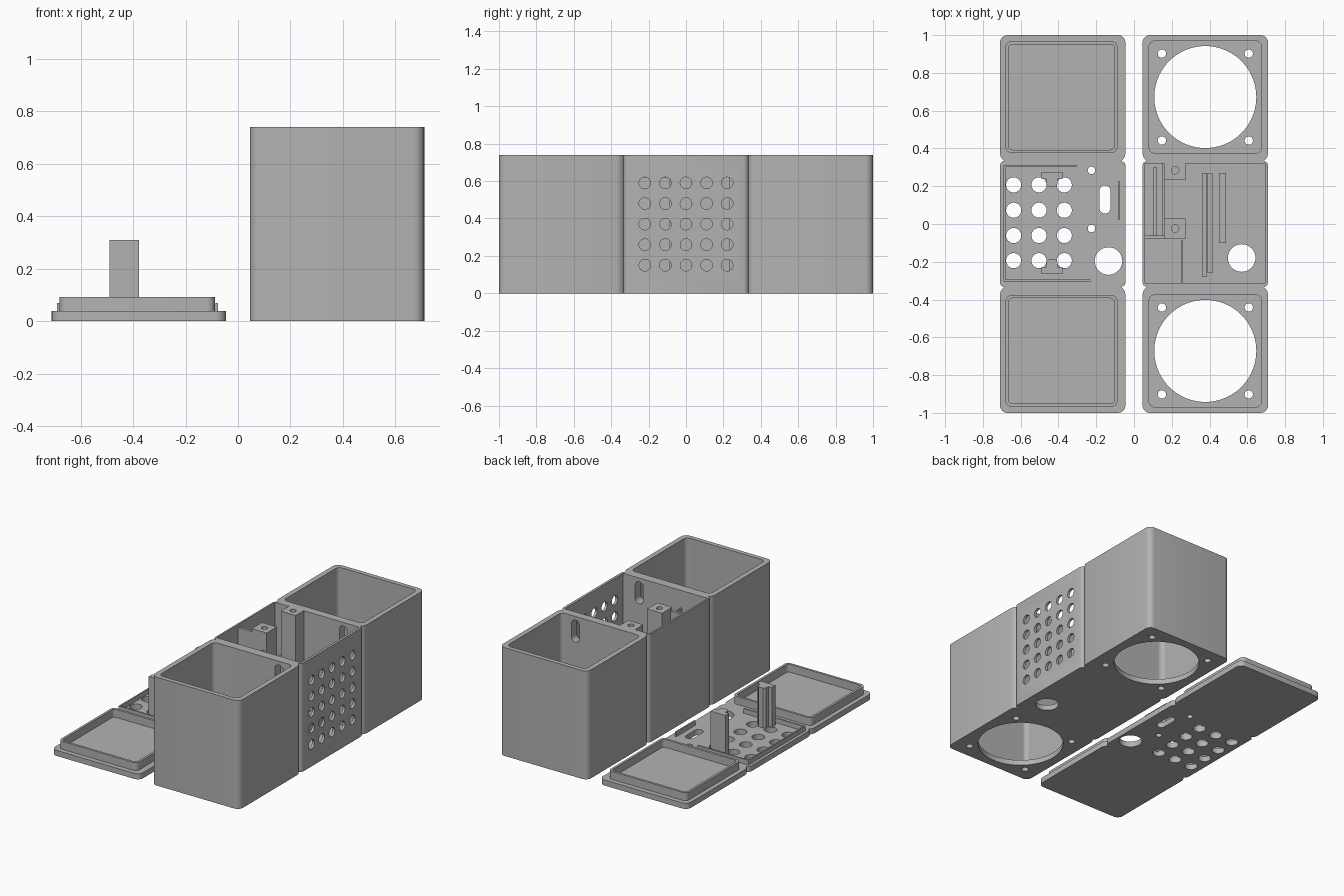
import bpy, bmesh
from math import sin, cos, pi

if "Cube" in bpy.data.objects:
    bpy.data.objects.remove(bpy.data.objects["Cube"])

grey = bpy.data.materials.new("plain grey")
grey.use_nodes = True
grey.diffuse_color = (0.45, 0.45, 0.45, 1)
grey.node_tree.nodes["Principled BSDF"].inputs["Base Color"].default_value = grey.diffuse_color


def prism(bm, outline, low, high, axis="z"):
    """Extrude a closed outline along an axis."""
    place = {"z": lambda a, b, c: (a, b, c),
             "x": lambda a, b, c: (c, a, b),
             "y": lambda a, b, c: (a, c, b)}[axis]
    ends = [[bm.verts.new(place(a, b, c)) for a, b in outline] for c in (low, high)]
    bm.faces.new(ends[0])
    bm.faces.new(ends[1])
    n = len(outline)
    for i in range(n):
        j = (i + 1) % n
        bm.faces.new((ends[0][i], ends[0][j], ends[1][j], ends[1][i]))


def rounded(a0, a1, b0, b1, r=0.0, steps=6):
    if r == 0:
        return [(a0, b0), (a1, b0), (a1, b1), (a0, b1)]
    corners = [(a1 - r, b1 - r), (a0 + r, b1 - r), (a0 + r, b0 + r), (a1 - r, b0 + r)]
    return [(a + r * cos((q + i / steps) * pi / 2), b + r * sin((q + i / steps) * pi / 2))
            for q, (a, b) in enumerate(corners) for i in range(steps + 1)]


def circle(a, b, r, n=40):
    return [(a + r * cos(2 * pi * i / n), b + r * sin(2 * pi * i / n)) for i in range(n)]


def slot(a, b, width, length):
    r = width / 2 - 0.0005
    return rounded(a - width / 2, a + width / 2, b - length / 2, b + length / 2, r)


def three_cell_outline(cx):
    """Long rounded plan with a notch between neighbouring cells."""
    half, r = 0.3325, 0.04
    quarter = [(half - r + r * sin(i * pi / 12), 1 - r + r * cos(i * pi / 12)) for i in range(7)]
    quarter += [(half, 0.372), (half - 0.004, 0.356), (half - 0.012, 0.344),
                (half - 0.022, 0.335), (half - 0.012, 0.329), (half - 0.004, 0.322), (half, 0.31)]
    right = quarter + [(x, -y) for x, y in reversed(quarter)]
    return [(cx + x, y) for x, y in right + [(-x, y) for x, y in reversed(right)]]


def make(name, bm, smooth=True):
    bmesh.ops.recalc_face_normals(bm, faces=bm.faces)
    mesh = bpy.data.meshes.new(name)
    bm.to_mesh(mesh)
    bm.free()
    mesh.materials.append(grey)
    obj = bpy.data.objects.new(name, mesh)
    bpy.context.collection.objects.link(obj)
    if smooth:
        finish(obj)
    return obj


def finish(obj):
    bpy.ops.object.select_all(action="DESELECT")
    obj.select_set(True)
    bpy.context.view_layer.objects.active = obj
    bpy.ops.object.shade_smooth_by_angle(angle=0.6)


def solid(name, *prisms):
    bm = bmesh.new()
    for p in prisms:
        prism(bm, *p)
    return make(name, bm)


def cut(obj, prisms):
    bm = bmesh.new()
    for p in prisms:
        prism(bm, *p)
    cutter = make("cutter", bm, False)
    cutter.hide_render = True
    mod = obj.modifiers.new("cut", "BOOLEAN")
    mod.operation, mod.solver, mod.object = "DIFFERENCE", "EXACT", cutter
    bpy.context.view_layer.objects.active = obj
    bpy.ops.object.modifier_apply(modifier=mod.name)
    bpy.data.objects.remove(cutter)
    finish(obj)


TOP, FLOOR, PLATE = 0.74, 0.036, 0.038
BOX, LID = 0.3775, -0.3775
ENDS = (-0.672, 0.672)

# Three-compartment box
body = solid("box_body", (three_cell_outline(BOX), 0, TOP))
hollows = [(rounded(0.08, 0.676, y - 0.297, y + 0.297, 0.03), FLOOR, 1) for y in ENDS]
hollows.append((rounded(0.057, 0.693, -0.312, 0.32), FLOOR, 1))
cut(body, hollows)

# Speaker openings, screw holes and cable hole in the floor
floor_holes = [(circle(0.57, -0.18, 0.073), -0.1, 0.1)]
for y in ENDS:
    floor_holes.append((circle(BOX, y, 0.27, 72), -0.1, 0.1))
    floor_holes += [(circle(BOX + sx * 0.23, y + sy * 0.23, 0.022, 20), -0.1, 0.1)
                    for sx in (-1, 1) for sy in (-1, 1)]
cut(body, floor_holes)

# Vent grid in the outer side wall
cut(body, [(circle(y * 0.11, 0.37 + z * 0.11, 0.031, 24), 0.685, 0.8, "x")
           for y in range(-2, 3) for z in range(-2, 3)])

# Cable slots in the dividing walls
cut(body, [(slot(0.572, 0.64, 0.06, 0.15), lo, hi, "y")
           for lo, hi in ((-0.4, -0.29), (0.3, 0.4))])

# Screw posts
for name, y0, y1, hole in (("rear_screw_post", 0.233, 0.322, 0.284),
                           ("front_screw_post", -0.08, 0.03, -0.024)):
    post = solid(name, (rounded(0.16, 0.273, y0, y1), 0.03, TOP))
    cut(post, [(circle(0.2175, hole, 0.02, 20), 0.5, 0.8)])

# Board holder beside the posts
solid("board_holder",
      (rounded(0.055, 0.16, -0.08, -0.062), 0.03, 0.72),
      (rounded(0.148, 0.162, -0.08, 0.322), 0.03, 0.4),
      (rounded(0.10, 0.122, -0.062, 0.30), 0.03, 0.4))
solid("thin_partition", (rounded(0.248, 0.258, -0.313, -0.085), 0.03, 0.62))

# Low ribs on the middle floor
for name, x0, x1, y0 in (("rib_left", 0.36, 0.385, -0.28), ("rib_centre", 0.39, 0.415, -0.26),
                         ("rib_right", 0.45, 0.487, -0.10)):
    solid(name, (rounded(x0, x1, y0, 0.27), 0.03, 0.12))

# Lid plate
lid = solid("lid_plate", (three_cell_outline(LID), 0, PLATE))
lid_holes = [(circle(x, y, 0.04, 32), -0.1, 0.1)
             for x in (-0.637, -0.503, -0.369) for y in (-0.194, -0.061, 0.073, 0.207)]
lid_holes += [(circle(-0.225, y, 0.02, 20), -0.1, 0.1) for y in (0.284, -0.024)]
lid_holes.append((circle(-0.135, -0.196, 0.073), -0.1, 0.1))
lid_holes.append((slot(-0.154, 0.13, 0.058, 0.15), -0.1, 0.1))
cut(lid, lid_holes)

# Raised lips that seat in the end compartments
for name, y in zip(("front_lid_lip", "rear_lid_lip"), ENDS):
    lip = solid(name, (rounded(-0.68, -0.088, y - 0.295, y + 0.295, 0.03), 0.03, 0.092))
    cut(lip, [(rounded(-0.664, -0.104, y - 0.279, y + 0.279, 0.02), 0, 0.2)])

# Thin lips around the middle of the lid
solid("middle_lid_lip",
      (rounded(-0.69, -0.305, 0.302, 0.312), 0.03, 0.07),
      (rounded(-0.69, -0.23, -0.304, -0.294), 0.03, 0.07),
      (rounded(-0.69, -0.681, -0.294, 0.302), 0.03, 0.07),
      (rounded(-0.086, -0.076, 0.02, 0.228), 0.03, 0.07))

# T-section pillars on the lid
for name, side in (("rear_pillar", 1), ("front_pillar", -1)):
    tee = [(-0.49, 0.27), (-0.49, 0.232), (-0.464, 0.232), (-0.464, 0.205), (-0.45, 0.192),
           (-0.418, 0.192), (-0.404, 0.205), (-0.404, 0.232), (-0.378, 0.232), (-0.378, 0.27)]
    solid(name, ([(x, 0.0055 + side * y) for x, y in tee], 0.03, 0.31))
